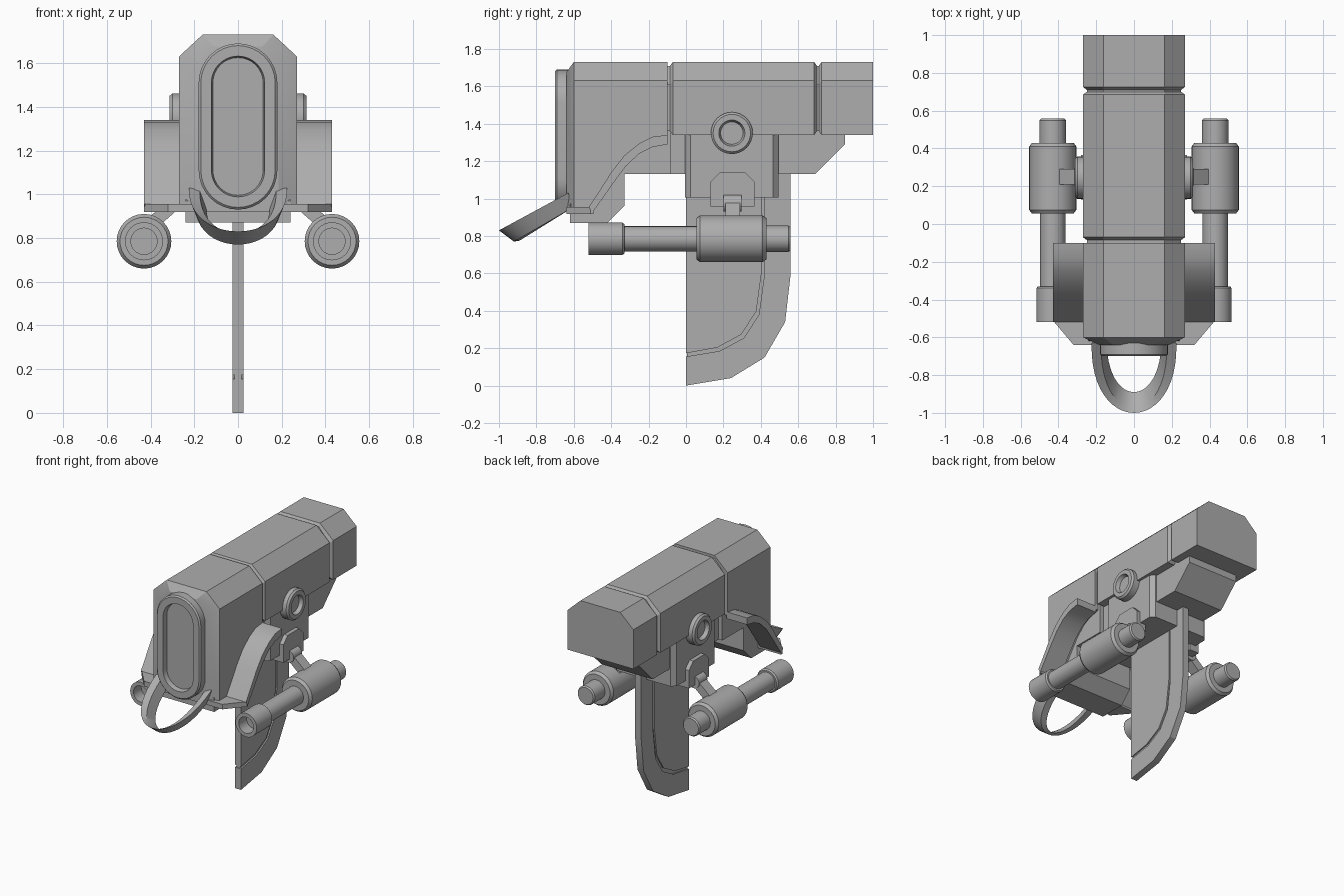
import bpy, bmesh, math
from mathutils import Vector

cube = bpy.data.objects.get("Cube")
if cube:
    bpy.data.objects.remove(cube, do_unlink=True)

GREY = (0.42, 0.42, 0.42, 1.0)
mat = bpy.data.materials.new("hull grey")
mat.use_nodes = True
mat.diffuse_color = GREY
mat.node_tree.nodes["Principled BSDF"].inputs["Base Color"].default_value = GREY


def finish(name, bm, mirror=False):
    bmesh.ops.recalc_face_normals(bm, faces=bm.faces)
    me = bpy.data.meshes.new(name)
    bm.to_mesh(me)
    bm.free()
    me.shade_smooth()
    me.set_sharp_from_angle(angle=math.radians(25))
    me.materials.append(mat)
    ob = bpy.data.objects.new(name, me)
    bpy.context.collection.objects.link(ob)
    if mirror:
        ob.modifiers.new("Mirror", 'MIRROR').use_mirror_merge = False
    return ob


def loft(rings):
    """Skin a list of equal rings and cap both ends."""
    bm = bmesh.new()
    rows = [[bm.verts.new(p) for p in r] for r in rings]
    for a, b in zip(rows, rows[1:]):
        n = len(a)
        for i in range(n):
            bm.faces.new((a[i], a[(i + 1) % n], b[(i + 1) % n], b[i]))
    bm.faces.new(rows[0])
    bm.faces.new(rows[-1])
    return bm


def prism(pts, x0, x1):
    """Side profile (y, z) pushed through from x0 to x1."""
    return loft([[(x, y, z) for y, z in pts] for x in (x0, x1)])


def lathe(name, prof, axis, c, n=32, mirror=True):
    """Turn (radius, position) pairs round the x or y axis through c."""
    rings = []
    for r, t in prof:
        ring = []
        for i in range(n):
            a = 2 * math.pi * i / n
            u, v = r * math.cos(a), r * math.sin(a)
            ring.append((c[0] + u, t, c[2] + v) if axis == 'y' else (t, c[1] + u, c[2] + v))
        rings.append(ring)
    return finish(name, loft(rings), mirror)


def cut(bm, co, no):
    bmesh.ops.bisect_plane(bm, geom=bm.verts[:] + bm.edges[:] + bm.faces[:], plane_co=co,
                           plane_no=no, clear_outer=True)
    bmesh.ops.holes_fill(bm, edges=[e for e in bm.edges if e.is_boundary])


def section(y, d=0.0, bottom=1.34, top=1.73, half=0.27):
    """Chamfered hull cross-section, shrunk by d."""
    w, t = half - d, top - d
    k = 0.6 * half
    return [(-w, y, bottom + d), (w, y, bottom + d), (w, y, t - 0.10),
            (k, y, t), (-k, y, t), (-w, y, t - 0.10)]


# Upper hull with two recessed seams
stations = [(-0.11, .02), (-0.085, .02), (-0.07, 0), (0.685, 0), (0.70, .02),
            (0.71, .02), (0.725, 0), (1.0, 0)]
finish("upper_hull", loft([section(y, d) for y, d in stations]))

# Deep front hull, arched below, with chamfered roof edges
arch = [(-0.50, 0.95), (-0.45, 1.02), (-0.38, 1.12), (-0.32, 1.20), (-0.25, 1.265),
        (-0.18, 1.30), (-0.10, 1.315)]
bm = prism([(-0.60, 0.95)] + arch + [(-0.10, 1.73), (-0.60, 1.73)], -0.27, 0.27)
for s in (1, -1):
    cut(bm, (s * 0.27, 0, 1.63), Vector((s * 0.10, 0, 0.108)).normalized())
finish("front_hull", bm)

# Tapered nose
finish("nose", loft([section(-0.60, 0, 0.95), section(-0.64, 0, 0.95, 1.675, 0.185)]))


# Oval intake ring with a recessed centre
def oval(y, r):
    ring = []
    for cz, a0 in ((1.51, 0), (1.11, math.pi)):
        for i in range(17):
            a = a0 + math.pi * i / 16
            ring.append((r * math.cos(a), y, cz + r * math.sin(a)))
    return ring


finish("nose_ring", loft([oval(-0.60, .18), oval(-0.69, .18), oval(-0.70, .17),
                          oval(-0.70, .122), oval(-0.665, .115)]))

# Inner core under the hull with the rear wedge
finish("front_keel", prism([(-0.62, 0.87), (-0.42, 0.87), (-0.33, 0.96), (-0.33, 1.13),
                            (-0.08, 1.13), (-0.08, 1.36), (-0.30, 1.36), (-0.62, 0.97)], -0.24, 0.24))
finish("rear_wedge", prism([(-0.10, 1.13), (0.69, 1.13), (0.85, 1.29), (0.85, 1.36),
                            (-0.10, 1.36)], -0.21, 0.21))

# Centre saddle with chamfered corners
w, c = 0.25, 0.03
plan = [(-w, c), (-w + c, 0), (w - c, 0), (w, c), (w, 0.5 - c), (w - c, 0.5),
        (-w + c, 0.5), (-w, 0.5 - c)]
finish("saddle", loft([[(x, y - 0.005, z) for x, y in plan] for z in (1.005, 1.36)]))

# Curved fenders and the flat front flange
outer = [(-0.52, 0.955), (-0.47, 1.03), (-0.40, 1.14), (-0.33, 1.23), (-0.25, 1.295),
         (-0.18, 1.33), (-0.10, 1.34)]
lower = [(y, z - 0.025) for y, z in arch]
finish("fenders", prism(outer + lower[::-1], 0.26, 0.43), True)
half = [(0.32, -0.64), (0.43, -0.51), (0.43, -0.495)]
plan = half + [(-x, y) for x, y in reversed(half)]
finish("front_flange", loft([[(x, y, z) for x, y in plan] for z in (0.918, 0.955)]))

# Chin loop: a slanted U-shaped band
N = 24
rings = []
for i in range(N + 1):
    a = math.pi * i / N
    cx, sy = math.cos(a), math.sin(a) ** 0.85 if 0 < i < N else 0.0

    def pt(hw, y0, y1, z0, z1):
        return (hw * cx, y0 + (y1 - y0) * sy, z0 + (z1 - z0) * sy)
    rings.append([pt(.225, -.63, -1.0, 1.03, .83), pt(.175, -.63, -.975, 1.02, .82),
                  pt(.145, -.60, -.89, .955, .775), pt(.195, -.60, -.92, .955, .77)])
finish("chin_loop", loft(rings))

# Blade fin: thin core with raised rim and raised panel
edge = [(0, 0), (0.24, 0.04), (0.42, 0.15), (0.53, 0.34), (0.56, 0.60), (0.56, 1.14)]
inner = [(0, 0.155), (0.18, 0.185), (0.31, 0.255), (0.39, 0.38), (0.42, 0.60), (0.42, 1.14)]
panel = [(max(0, y - 0.014), z + 0.018) for y, z in inner[:-1]] + [(0.406, 1.14)]
finish("fin_core", prism([(0.006, 0.01)] + [(y - 0.006, z + 0.006) for y, z in edge[1:]]
                         + [(0.006, 1.14)], -0.015, 0.015))
finish("fin_rim", prism(edge + inner[::-1], -0.025, 0.025))
finish("fin_panel", prism(panel + [(0, 1.14)], -0.025, 0.025))

# Round side ports
lathe("side_ports", [(.112, .25), (.112, .30), (.10, .313), (.07, .313), (.06, .285)],
      'x', (0, 0.245, 1.35))

# Side guns: hollow muzzle, barrel, bevelled body and rear cap
lathe("guns", [(.06, -.43), (.06, -.52), (.087, -.52), (.087, -.34), (.078, -.33), (.067, -.33),
               (.067, .055), (.11, .055), (.125, .075), (.125, .41), (.11, .43), (.07, .43),
               (.07, .548), (.062, .558)], 'y', (0.43, 0, 0.785))

# Gun mounts: chamfered plate, knuckles, hinge and slanted arm
finish("mount_plates", prism([(0.13, 1.0), (0.13, 1.09), (0.18, 1.14), (0.315, 1.14),
                              (0.365, 1.09), (0.365, 1.0)], 0.20, 0.28), True)
for name, y0, y1 in (("front_knuckles", 0.13, 0.20), ("rear_knuckles", 0.295, 0.365)):
    finish(name, prism([(y0, 0.957), (y1, 0.957), (y1, 1.02), (y0, 1.02)], 0.20, 0.28), True)
lathe("hinges", [(.045, .20), (.045, .297)], 'y', (0.27, 0, 0.975), 16)
d = Vector((0.75, 0, -0.66)) * 0.17
n = Vector((0.66, 0, 0.75)) * 0.03
p = Vector((0.27, 0, 0.975))
finish("gun_arms", loft([[tuple(q + k * n + Vector((0, y, 0)))
                          for k, y in ((-1, .21), (1, .21), (1, .29), (-1, .29))]
                         for q in (p, p + d)]), True)
